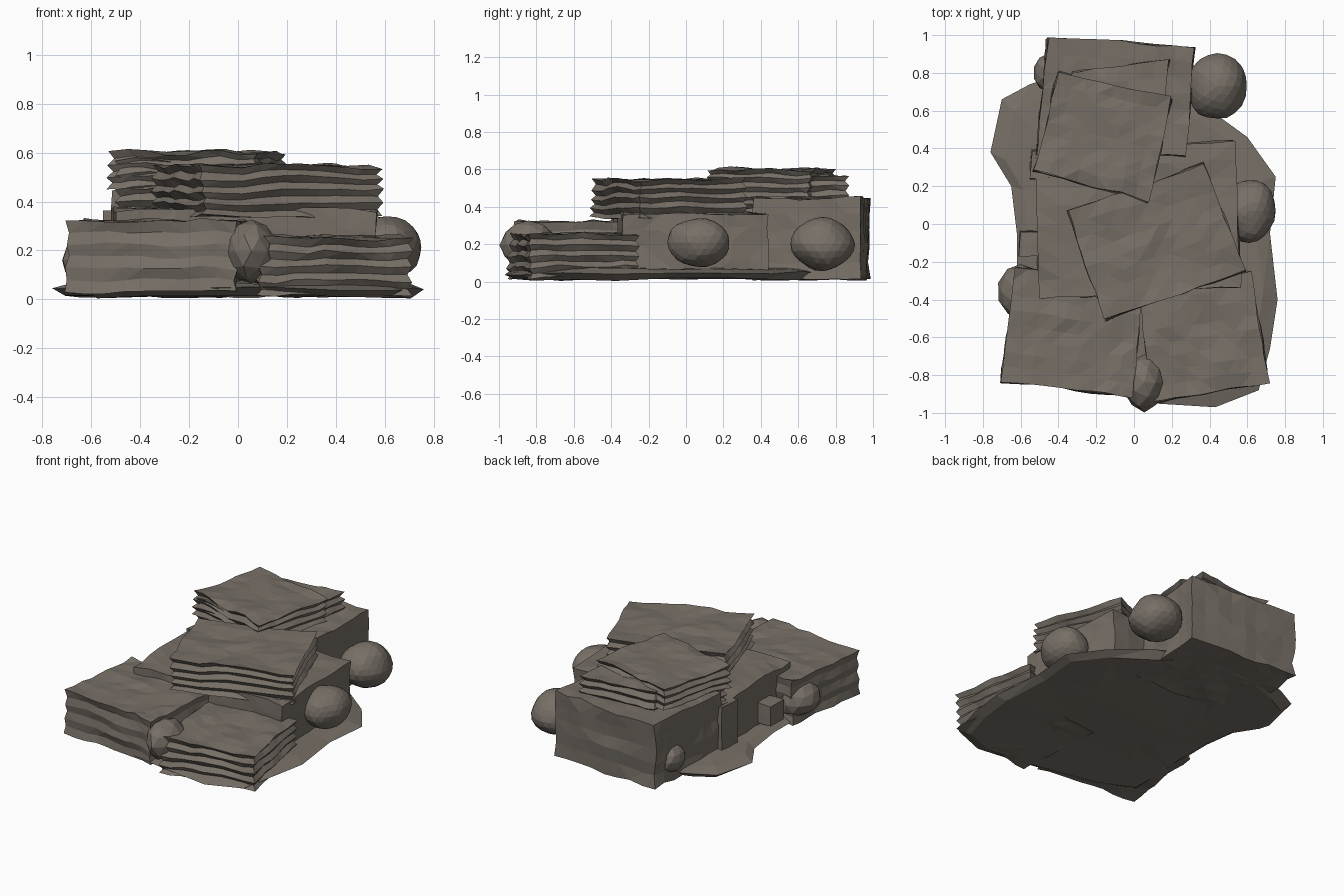
import bpy, bmesh, math, random
from mathutils import Vector, noise

if "Cube" in bpy.data.objects:
    bpy.data.objects.remove(bpy.data.objects["Cube"])

random.seed(4)
rock = bpy.data.materials.new("grey brown rock")
rock.diffuse_color = (0.185, 0.16, 0.135, 1)
rock.use_nodes = True
rock.node_tree.nodes["Principled BSDF"].inputs["Base Color"].default_value = rock.diffuse_color


def finish(name, bm):
    bmesh.ops.recalc_face_normals(bm, faces=bm.faces)
    bmesh.ops.triangulate(bm, faces=bm.faces)
    me = bpy.data.meshes.new(name)
    bm.to_mesh(me)
    bm.free()
    me.materials.append(rock)
    ob = bpy.data.objects.new(name, me)
    bpy.context.collection.objects.link(ob)
    return ob


def block(name, corners, z0, z1, n, levels, groove, rough=0.03):
    """Rough four-sided slab; corners run front-left, front-right, back-right, back-left.
    Every other level is pulled in by groove to give strata."""
    a, b, c, d = [Vector(p) for p in corners]
    mid = (a + b + c + d) / 4
    seed = Vector((random.random(), random.random(), random.random())) * 20
    size = (n[0], n[1], levels)
    bm = bmesh.new()
    cache = {}

    def vert(key):
        if key not in cache:
            u, v, w = [k / s for k, s in zip(key, size)]
            p = a.lerp(b, u).lerp(d.lerp(c, u), v)
            off = p - mid
            if 0 < key[2] < levels and key[2] % 2:
                p = p - off.normalized() * groove
            q = Vector((p.x, p.y, z0 + (z1 - z0) * w))
            q += noise.noise_vector(q * 6 + seed) * rough * 0.6
            q.z += noise.noise(q * 11 + seed) * rough * 0.35
            q.z = max(q.z, 0.005)
            cache[key] = bm.verts.new(q)
        return cache[key]

    for ax in range(3):
        p, q = [i for i in range(3) if i != ax]
        for side in (0, size[ax]):
            for i in range(size[p]):
                for j in range(size[q]):
                    loop = []
                    for di, dj in ((0, 0), (1, 0), (1, 1), (0, 1)):
                        key = [0, 0, 0]
                        key[ax], key[p], key[q] = side, i + di, j + dj
                        loop.append(vert(tuple(key)))
                    bm.faces.new(loop)
    return finish(name, bm)


def boulder(name, centre, radii):
    bm = bmesh.new()
    bmesh.ops.create_icosphere(bm, subdivisions=3 if max(radii) > 0.16 else 2, radius=1)
    seed = Vector((random.random(), random.random(), random.random())) * 20
    for v in bm.verts:
        k = 1 + 0.10 * noise.noise(v.co * 1.3 + seed)
        v.co = Vector(v.co[i] * k * radii[i] + centre[i] for i in range(3))
    return finish(name, bm)


# thin ground slab under everything
outline = [(-0.55, 0.74), (-0.70, 0.66), (-0.76, 0.38), (-0.65, 0.20), (-0.62, -0.05),
           (-0.62, -0.40), (-0.62, -0.72), (-0.40, -0.84), (0.11, -0.95), (0.43, -0.97),
           (0.66, -0.88), (0.72, -0.66), (0.76, -0.40), (0.72, -0.05), (0.75, 0.25),
           (0.60, 0.46), (0.38, 0.62), (0.10, 0.80), (-0.30, 0.82)]
bm = bmesh.new()
rings = []
for z, s in ((0.02, 0.5), (0.012, 0.93), (0.045, 1.0), (0.07, 0.9), (0.08, 0.5)):
    rings.append([bm.verts.new((x * s, y * s, z + random.uniform(-0.01, 0.01)))
                  for x, y in outline])
m = len(outline)
for lo, hi in zip(rings, rings[1:]):
    for i in range(m):
        bm.faces.new((lo[i], lo[(i + 1) % m], hi[(i + 1) % m], hi[i]))
bm.faces.new(rings[0][::-1])
bm.faces.new(rings[-1])
finish("ground_slab", bm)

# large lower blocks
block("front_left_block", [(-0.70, -0.83), (0.0, -0.92), (0.04, -0.34), (-0.63, -0.22)],
      0.03, 0.32, (9, 8), 6, 0.012)
block("front_right_block", [(0.08, -0.95), (0.71, -0.84), (0.62, -0.25), (0.03, -0.34)],
      0.02, 0.255, (9, 8), 8, 0.025)
block("middle_block", [(-0.50, -0.40), (0.57, -0.33), (0.53, 0.44), (-0.52, 0.38)],
      0.04, 0.365, (9, 8), 4, 0.0)
block("back_block", [(-0.52, 0.36), (0.28, 0.36), (0.32, 0.94), (-0.46, 0.985)],
      0.015, 0.445, (8, 7), 5, 0.006)

# layered slabs stacked on top
block("upper_slab", [(-0.15, -0.51), (0.59, -0.25), (0.37, 0.32), (-0.35, 0.06)],
      0.34, 0.545, (9, 8), 8, 0.025)
block("top_lower_slab", [(-0.50, 0.27), (0.08, 0.16), (0.18, 0.87), (-0.33, 0.80)],
      0.35, 0.565, (8, 8), 8, 0.028)
block("top_slab", [(-0.53, 0.28), (0.08, 0.12), (0.20, 0.67), (-0.40, 0.80)],
      0.46, 0.60, (8, 8), 6, 0.025)

# small chips at the left side and on the back block
block("left_chip", [(-0.61, -0.17), (-0.49, -0.17), (-0.49, -0.04), (-0.60, -0.04)],
      0.09, 0.22, (2, 2), 2, 0.0, 0.015)
block("left_back_chip", [(-0.55, 0.24), (-0.45, 0.24), (-0.45, 0.39), (-0.54, 0.39)],
      0.06, 0.36, (2, 2), 3, 0.0, 0.02)

# rounded boulders
for name, c, r in (
        ("back_right_boulder", (0.44, 0.73, 0.20), (0.16, 0.175, 0.14)),
        ("right_boulder", (0.61, 0.07, 0.21), (0.14, 0.165, 0.13)),
        ("front_boulder", (0.055, -0.84, 0.195), (0.115, 0.15, 0.13)),
        ("left_boulder", (-0.60, -0.36, 0.16), (0.12, 0.15, 0.11)),
        ("back_left_boulder", (-0.45, 0.80, 0.16), (0.085, 0.10, 0.09))):
    boulder(name, c, r)
